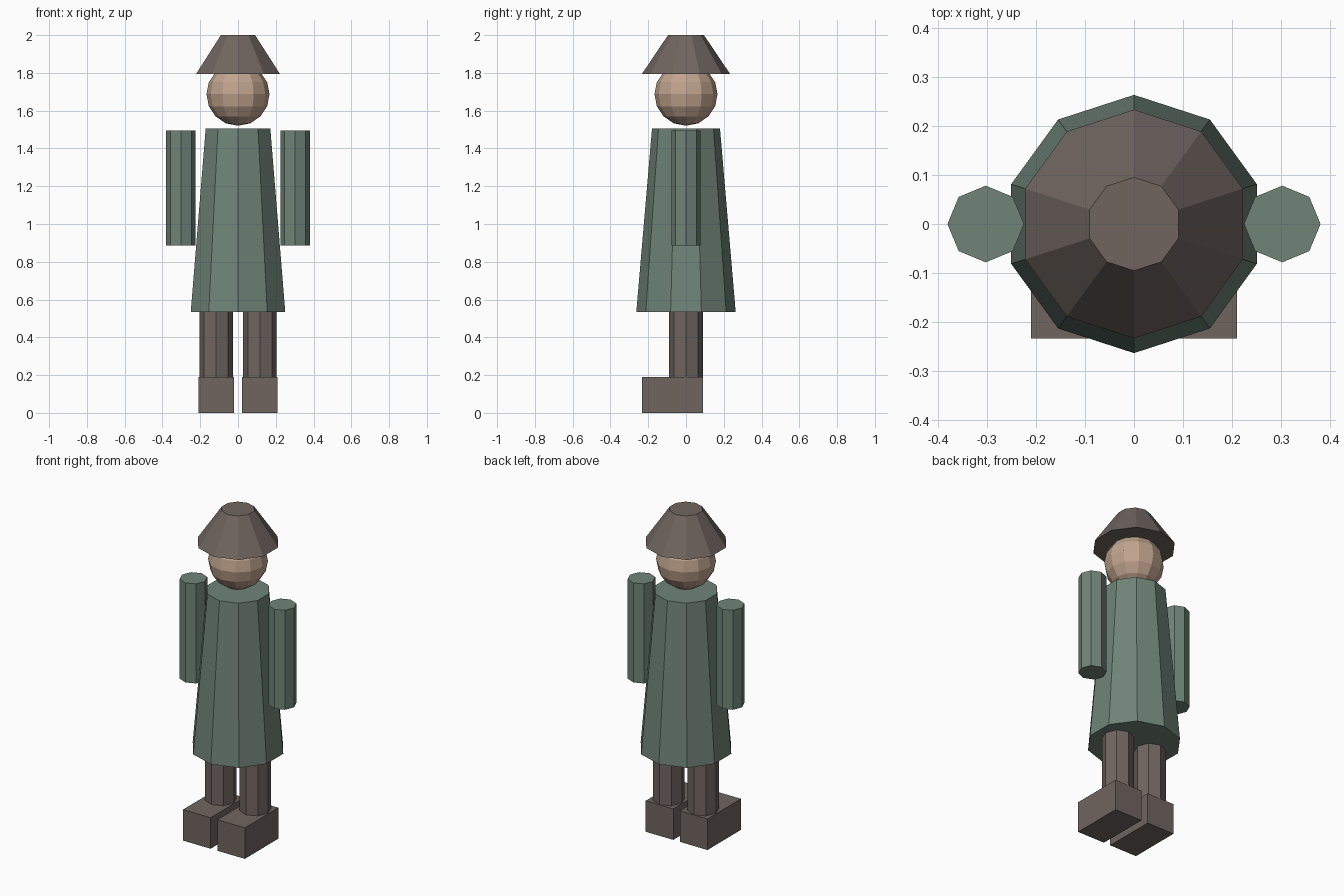
import bpy

if "Cube" in bpy.data.objects:
    bpy.data.objects.remove(bpy.data.objects["Cube"])


def material(name, rgb):
    mat = bpy.data.materials.new(name)
    mat.diffuse_color = (*rgb, 1)
    mat.use_nodes = True
    mat.node_tree.nodes["Principled BSDF"].inputs["Base Color"].default_value = mat.diffuse_color
    return mat


green = material("green_cloth", (0.16, 0.23, 0.19))
brown = material("brown_leather", (0.16, 0.13, 0.115))
skin = material("skin", (0.53, 0.37, 0.27))


def finish(name, mat):
    obj = bpy.context.object
    obj.name = obj.data.name = name
    obj.data.materials.append(mat)
    return obj


def tapered(name, sides, r_bottom, r_top, z0, z1, mat, x=0):
    bpy.ops.mesh.primitive_cone_add(
        vertices=sides, radius1=r_bottom, radius2=r_top, depth=z1 - z0,
        location=(x, 0, (z0 + z1) / 2))
    return finish(name, mat)


# Coat and hat: ten-sided tapered shapes
tapered("coat", 10, 0.263, 0.18, 0.535, 1.505, green)
tapered("hat", 10, 0.233, 0.095, 1.795, 2.0, brown)

# Head
bpy.ops.mesh.primitive_uv_sphere_add(
    segments=12, ring_count=8, radius=0.167, location=(0, 0, 1.687))
finish("head", skin)

# Paired arms, legs and boots
for side, s in (("left", 1), ("right", -1)):
    tapered(side + "_arm", 8, 0.078, 0.078, 0.885, 1.495, green, s * 0.302)
    tapered(side + "_leg", 8, 0.089, 0.089, 0.19, 0.56, brown, s * 0.116)
    bpy.ops.mesh.primitive_cube_add(size=1, location=(s * 0.116, -0.071, 0.095))
    boot = finish(side + "_boot", brown)
    boot.scale = (0.187, 0.324, 0.19)
